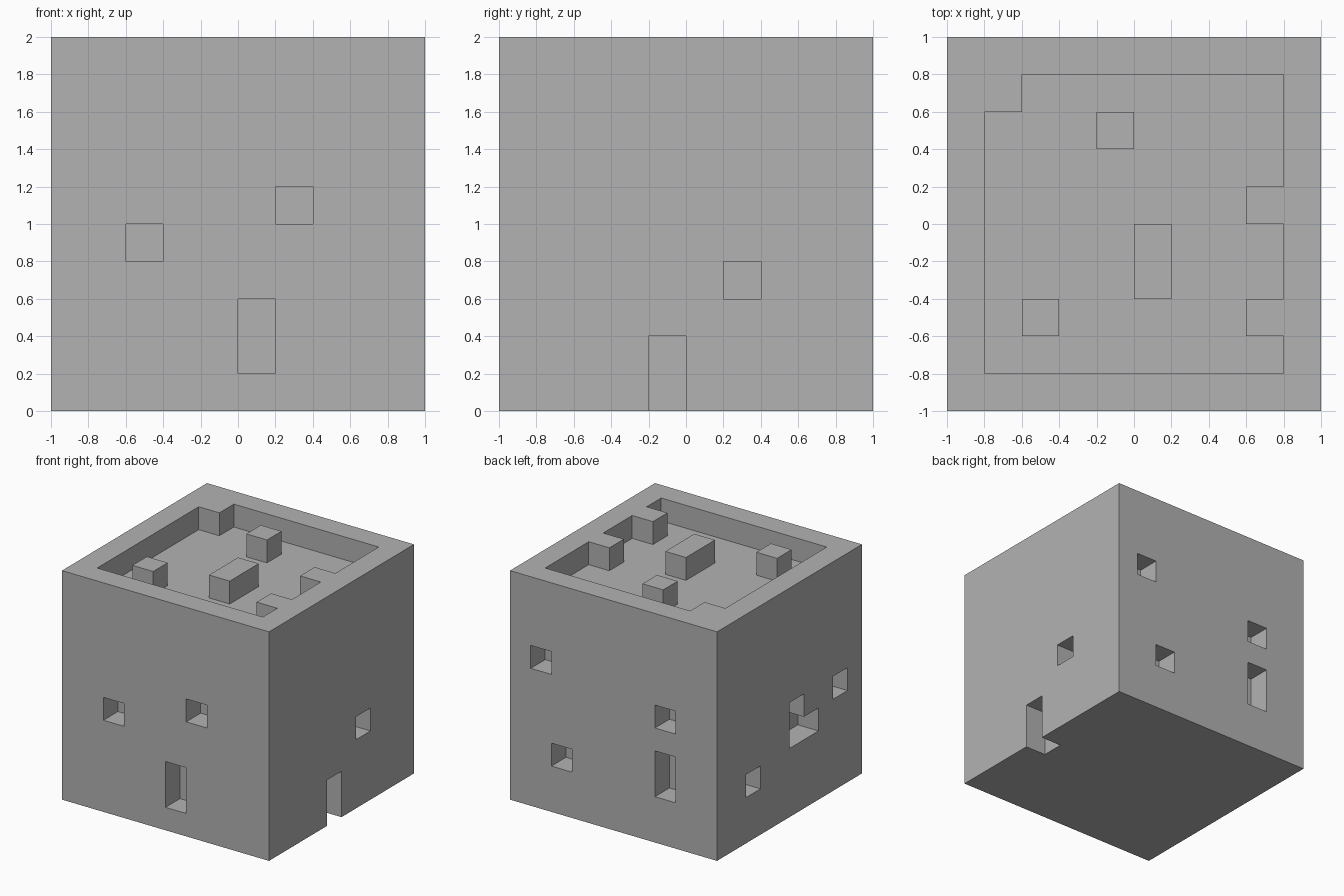
import bpy
import bmesh

U = 0.2      # grid unit used for every part
OVER = 0.1   # how far cutters stick out of the body

old = bpy.data.objects.get("Cube")
if old:
    bpy.data.objects.remove(old, do_unlink=True)

grey = bpy.data.materials.new("plain_grey")
grey.use_nodes = True
colour = (0.448, 0.448, 0.448, 1)
grey.diffuse_color = colour
grey.node_tree.nodes["Principled BSDF"].inputs["Base Color"].default_value = colour


def box(name, x, y, z):
    """Axis-aligned box from three (low, high) ranges."""
    bm = bmesh.new()
    bmesh.ops.create_cube(bm, size=1)
    for v in bm.verts:
        v.co = [r[1] if c > 0 else r[0] for c, r in zip(v.co, (x, y, z))]
    mesh = bpy.data.meshes.new(name)
    bm.to_mesh(mesh)
    bm.free()
    mesh.materials.append(grey)
    ob = bpy.data.objects.new(name, mesh)
    bpy.context.collection.objects.link(ob)
    return ob


def cut(target, x, y, z):
    """Subtract a box and bake the result into the target."""
    cutter = box("cutter", x, y, z)
    cutter.hide_render = True
    mod = target.modifiers.new("cut", "BOOLEAN")
    mod.operation = "DIFFERENCE"
    mod.solver = "EXACT"
    mod.object = cutter
    bpy.context.view_layer.update()
    graph = bpy.context.evaluated_depsgraph_get()
    mesh = bpy.data.meshes.new_from_object(target.evaluated_get(graph))
    target.modifiers.clear()
    target.data = mesh
    bpy.data.objects.remove(cutter, do_unlink=True)


# Body with a sunken roof
body = box("body", (-1, 1), (-1, 1), (0, 2))
cut(body, (-0.8, 0.8), (-0.8, 0.8), (2 - U, 2 + OVER))

# Openings, one unit deep: position along the wall, sill, width, height
deep_low, deep_high = (-1 - OVER, -1 + U), (1 - U, 1 + OVER)
front = [(-0.6, 0.8, U, U), (0.2, 1.0, U, U), (0, 0.2, U, 2 * U)]
back = [(0.6, 1.2, U, U), (0.4, 0.4, U, U), (-0.6, 1.0, U, U), (-0.6, 0.4, U, 2 * U)]
right = [(0.2, 0.6, U, U), (-0.2, -OVER, U, 2 * U + OVER)]
left = [(0.4, 0.4, U, U), (-0.8, 0.8, U, U), (-0.4, 0.6, 2 * U, U), (-0.2, 0.7, U, 0.3)]

for walls, depth, along_x in ((front, deep_low, True), (back, deep_high, True),
                              (right, deep_high, False), (left, deep_low, False)):
    for a, sill, width, height in walls:
        span, rise = (a, a + width), (sill, sill + height)
        if along_x:
            cut(body, span, depth, rise)
        else:
            cut(body, depth, span, rise)

# Blocks standing on the sunken roof, flush with the rim
blocks = {
    "roof_block_back": (-0.2, 0.4, U),
    "roof_block_middle": (0, -0.4, 2 * U),
    "roof_block_front": (-0.6, -0.6, U),
    "rim_block_corner": (-0.8, 0.6, U),
    "rim_block_rear": (0.6, 0, U),
    "rim_block_fore": (0.6, -0.6, U),
}
for name, (x, y, length) in blocks.items():
    box(name, (x, x + U), (y, y + length), (2 - U, 2))
